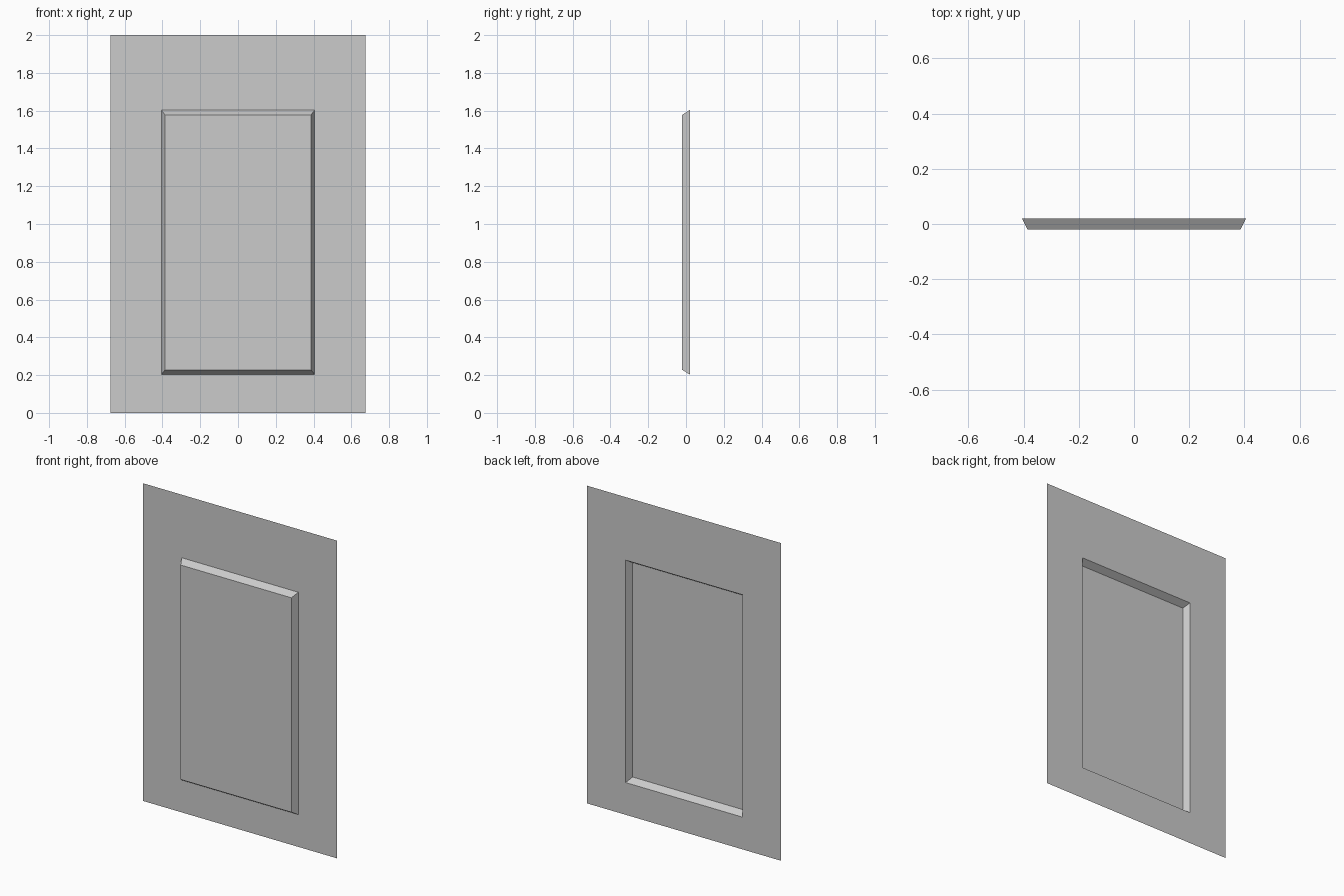
import bpy, bmesh

if "Cube" in bpy.data.objects:
    bpy.data.objects.remove(bpy.data.objects["Cube"])

# Rectangular loops from the outer edge to the embossed panel:
# half width, bottom z, top z, y
LOOPS = [
    (0.675, 0.0, 2.0, 0.02),       # outer edge of the sheet
    (0.406, 0.203, 1.603, 0.02),   # foot of the bevel
    (0.386, 0.228, 1.578, -0.02),  # raised front field
]

bm = bmesh.new()


def rect_loop(hw, z0, z1, y):
    return [bm.verts.new(p) for p in
            ((-hw, y, z0), (hw, y, z0), (hw, y, z1), (-hw, y, z1))]


rings = [rect_loop(*l) for l in LOOPS]

# Flat surround and sloped bevel, joined ring to ring
for a, b in zip(rings, rings[1:]):
    for i in range(4):
        j = (i + 1) % 4
        bm.faces.new((a[i], a[j], b[j], b[i]))

# Raised field, left hollow at the back
bm.faces.new(rings[-1])

mesh = bpy.data.meshes.new("embossed_panel")
bm.to_mesh(mesh)
bm.free()
panel = bpy.data.objects.new("embossed_panel", mesh)
bpy.context.collection.objects.link(panel)
